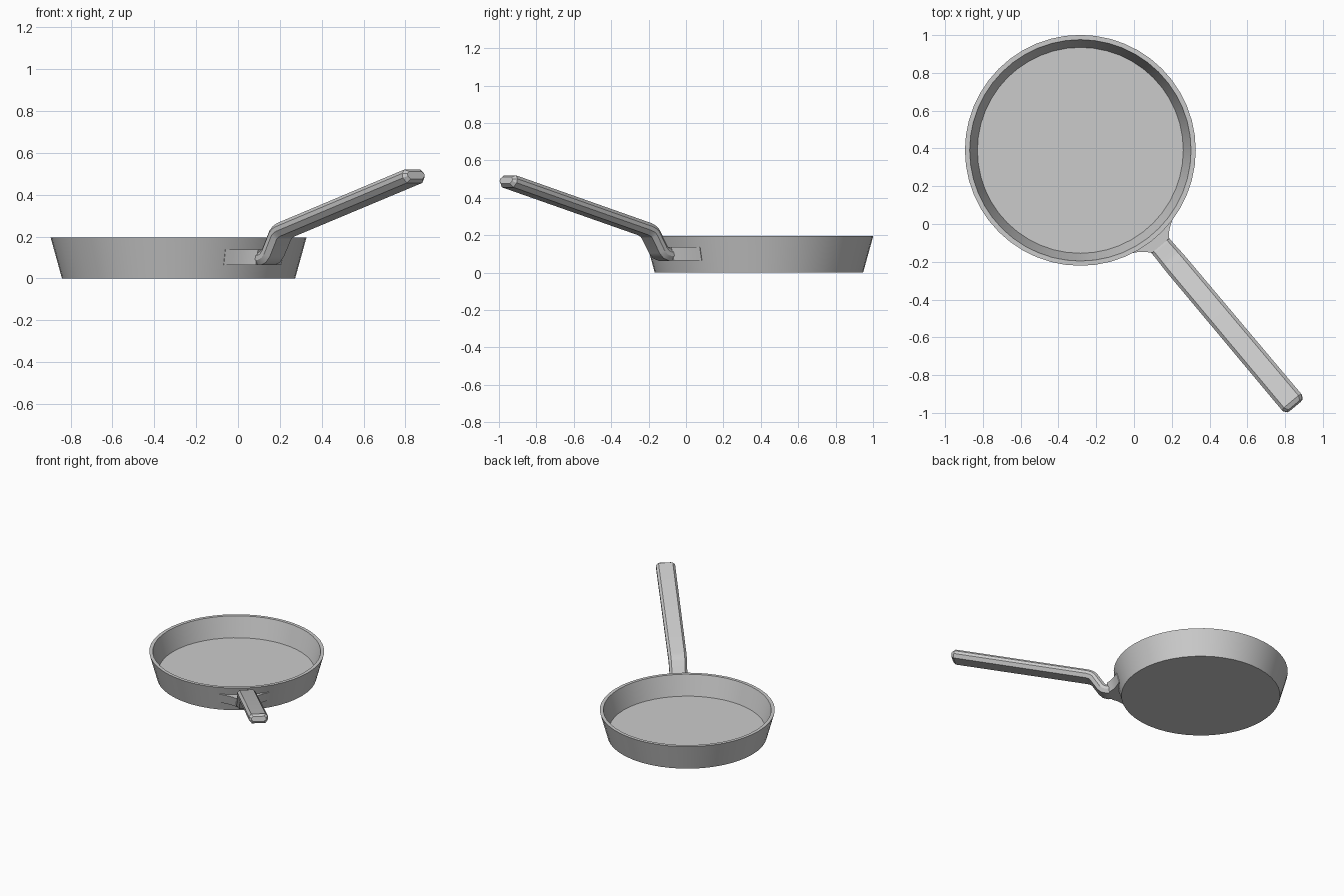
import bpy, bmesh, math
from mathutils import Vector

if "Cube" in bpy.data.objects:
    bpy.data.objects.remove(bpy.data.objects["Cube"])

CX, CY = -0.284, 0.39          # pan centre
ANG = math.radians(-50)        # direction of the handle
OUT = Vector((math.cos(ANG), math.sin(ANG), 0))
SIDE = Vector((-OUT.y, OUT.x, 0))
CENTRE = Vector((CX, CY, 0))


def finish(name, bm, angle):
    bmesh.ops.recalc_face_normals(bm, faces=bm.faces)
    mesh = bpy.data.meshes.new(name)
    bm.to_mesh(mesh)
    bm.free()
    obj = bpy.data.objects.new(name, mesh)
    bpy.context.collection.objects.link(obj)
    bpy.ops.object.select_all(action='DESELECT')
    obj.select_set(True)
    bpy.context.view_layer.objects.active = obj
    bpy.ops.object.shade_smooth_by_angle(angle=math.radians(angle))
    return obj


def loft(bm, rings):
    # skin closed rings and cap both ends
    loops = [[bm.verts.new(p) for p in ring] for ring in rings]
    n = len(loops[0])
    for a, b in zip(loops, loops[1:]):
        for i in range(n):
            j = (i + 1) % n
            bm.faces.new((a[i], a[j], b[j], b[i]))
    bm.faces.new(loops[0][::-1])
    bm.faces.new(loops[-1])


# pan body: underside, outer wall, rim, inner wall, floor
def circle(r, z, n=48):
    return [(CX + r * math.cos(2 * math.pi * i / n),
             CY + r * math.sin(2 * math.pi * i / n), z) for i in range(n)]


bm = bmesh.new()
profile = [(0.557, 0), (0.611, 0.195), (0.586, 0.195), (0.545, 0.045)]
loft(bm, [circle(r, z) for r, z in profile])
finish("pan_body", bm, 30)

# handle: chamfered section swept along a bent path (distance, height, width scale)
path = [(0.59, 0.102, 0.92), (0.66, 0.096, 0.92), (0.685, 0.105, 0.92),
        (0.705, 0.125, 0.92), (0.758, 0.208, 0.95), (0.775, 0.222, 0.96),
        (0.80, 0.233, 0.97), (1.745, 0.488, 1.0)]
half = [(0.050, 0.033), (0.067, 0.014), (0.067, -0.008), (0.048, -0.033)]
section = half + [(-u, v) for u, v in reversed(half)]


def handle_ring(s, z, tangent, w, h):
    normal = Vector((-tangent.y, tangent.x))
    return [CENTRE + OUT * (s + normal.x * v * h) + SIDE * u * w
            + Vector((0, 0, z + normal.y * v * h)) for u, v in section]


rings = []
for i, (s, z, w) in enumerate(path):
    p = Vector((s, z))
    prev = Vector(path[max(i - 1, 0)][:2])
    nxt = Vector(path[min(i + 1, len(path) - 1)][:2])
    dirs = [d.normalized() for d in (p - prev, nxt - p) if d.length > 0]
    t = sum(dirs, Vector((0, 0))).normalized()
    rings.append(handle_ring(s, z, t, w, 1.0))
# chamfered tip
tip = p + t * 0.021
rings.append(handle_ring(tip.x, tip.y, t, 0.78, 0.55))
bm = bmesh.new()
loft(bm, rings)
finish("handle", bm, 25)

# mounting bracket hugging the sloped wall and flaring into the handle
outer = [(18, 0.588), (14, 0.596), (10.5, 0.609), (7.5, 0.627), (5, 0.652)]
plan = outer + [(-a, r) for a, r in reversed(outer)]
plan += [(a, 0.574) for a in (-18, -12, -6, 0, 6, 12, 18)]


def bracket_ring(z):
    ring = []
    for a, r in plan:
        t = ANG + math.radians(a)
        r += (z - 0.1) * 0.27
        ring.append((CX + r * math.cos(t), CY + r * math.sin(t), z))
    return ring


bm = bmesh.new()
loft(bm, [bracket_ring(0.065), bracket_ring(0.138)])
finish("handle_bracket", bm, 30)
